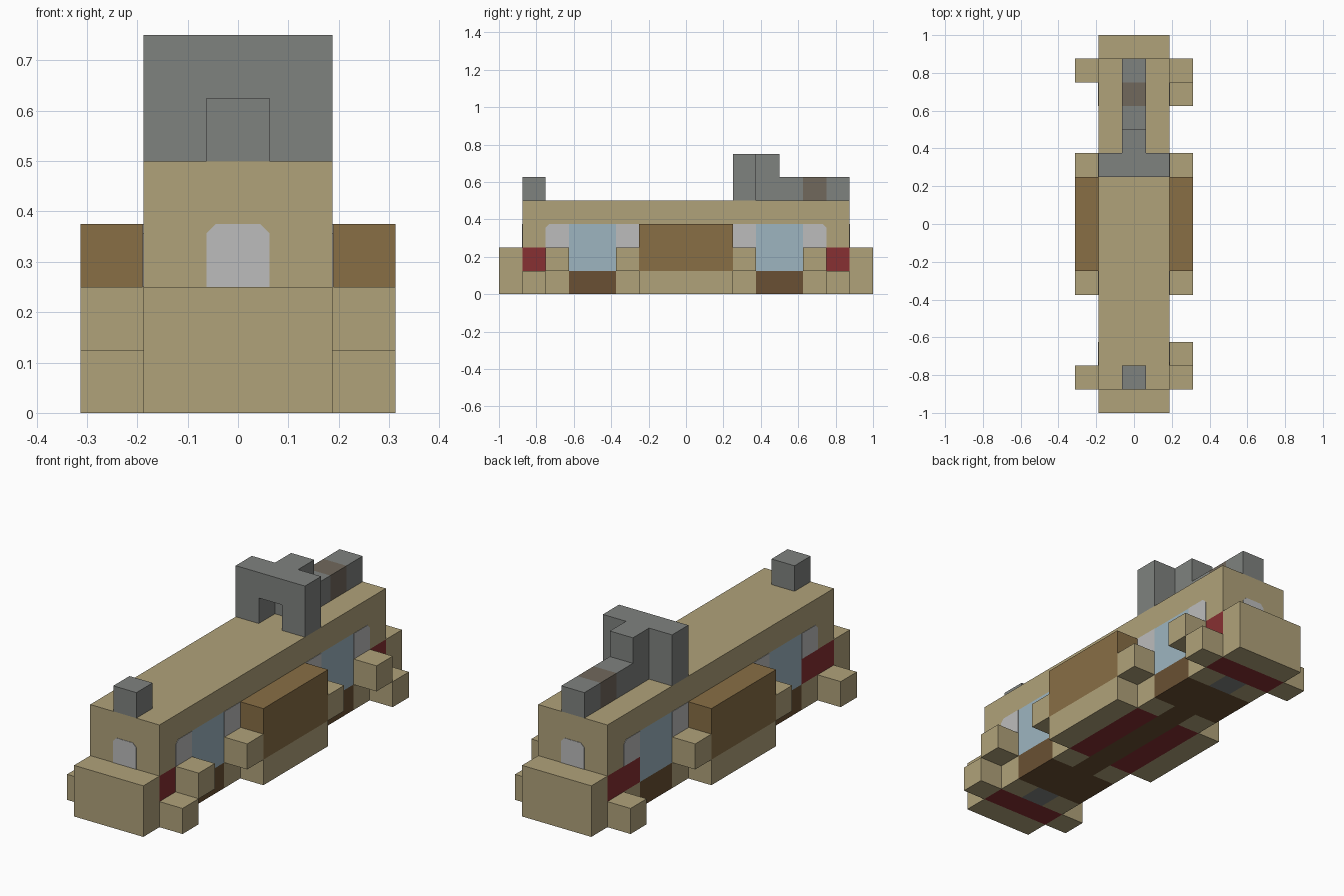
import bpy
import bmesh
from mathutils import Vector

U = 0.125  # one block

cube = bpy.data.objects.get("Cube")
if cube:
    bpy.data.objects.remove(cube, do_unlink=True)


def linear(c):
    c /= 255
    return c / 12.92 if c <= 0.04045 else ((c + 0.055) / 1.055) ** 2.4


def material(name, r, g, b):
    m = bpy.data.materials.new(name)
    col = (linear(r), linear(g), linear(b), 1)
    m.diffuse_color = col
    m.use_nodes = True
    bsdf = m.node_tree.nodes["Principled BSDF"]
    bsdf.inputs["Base Color"].default_value = col
    bsdf.inputs["Roughness"].default_value = 0.9
    return m


tan = material("tan", 176, 162, 122)
grey = material("grey", 127, 130, 127)
brown = material("brown", 136, 110, 69)
dark = material("dark brown", 106, 80, 51)
blue = material("pale blue", 157, 181, 192)
pale = material("pale grey", 188, 188, 188)
red = material("dark red", 135, 48, 50)
soot = material("brown grey", 113, 104, 92)


def finish(name, bm, mats):
    bmesh.ops.recalc_face_normals(bm, faces=bm.faces)
    mesh = bpy.data.meshes.new(name)
    bm.to_mesh(mesh)
    bm.free()
    for m in mats:
        mesh.materials.append(m)
    obj = bpy.data.objects.new(name, mesh)
    bpy.context.collection.objects.link(obj)
    return obj


def block_mesh(xs, ys, zs):
    bm = bmesh.new()
    bmesh.ops.create_cube(bm, size=1)
    for v in bm.verts:
        v.co = [U * r[c > 0] for r, c in zip((xs, ys, zs), v.co)]
    return bm


def block(name, mat, xs, ys, zs):
    return finish(name, block_mesh(xs, ys, zs), [mat])


# Main body, cut into block-sized cells and coloured by cell
BODY = [tan, grey, dark, blue, red]


def body_colour(face):
    c, n = face.calc_center_median() / U, face.normal
    x, y = abs(c.x), abs(c.y)
    if abs(n.x) > 0.5:  # side panels
        if 3 < y < 5:
            return dark if c.z < 1 else blue if c.z < 3 else tan
        return red if y > 5 and 1 < c.z < 2 else tan
    if n.z < -0.5:  # underside
        if y > 6:
            return red
        if y > 5:
            return grey if x < 0.5 else tan
        if y > 3 or x < 0.5:
            return dark
        return red if y < 2 else tan
    return tan


bm = block_mesh((-1.5, 1.5), (-7, 7), (0, 4))
cuts = [(0, s) for s in (-0.5, 0.5)] + [(1, s) for s in range(-6, 7)] + [(2, s) for s in (1, 2, 3)]
for axis, pos in cuts:
    normal = Vector((0, 0, 0))
    normal[axis] = 1
    bmesh.ops.bisect_plane(bm, geom=bm.verts[:] + bm.edges[:] + bm.faces[:],
                           plane_co=normal * pos * U, plane_no=normal)
bm.normal_update()
for f in bm.faces:
    f.material_index = BODY.index(body_colour(f))
finish("body", bm, BODY)


# Pale window plates with clipped upper corners
def window(name, axis, side, start, clip_low, clip_high):
    k = 0.15
    a, b = start, start + 1
    pts = [(a, 2), (b, 2)]
    pts += [(b, 3 - k), (b - k, 3)] if clip_high else [(b, 3)]
    pts += [(a + k, 3), (a, 3 - k)] if clip_low else [(a, 3)]
    wall = (1.5 if axis == 0 else 7) * U
    bm = bmesh.new()
    verts = []
    for t, z in pts:
        co = Vector((t * U, t * U, z * U))
        co[axis] = side * (wall - 0.001)
        verts.append(bm.verts.new(co))
    face = bm.faces.new(verts)
    out = bmesh.ops.extrude_face_region(bm, geom=[face])["geom"]
    for v in out:
        if isinstance(v, bmesh.types.BMVert):
            v.co[axis] += side * 0.003
    finish(name, bm, [pale])


for side, label in ((1, "left"), (-1, "right")):
    window("front_window_" + label, 0, side, -6, True, False)
    window("front_inner_window_" + label, 0, side, -3, False, False)
    window("rear_inner_window_" + label, 0, side, 2, False, False)
    window("rear_window_" + label, 0, side, 5, False, True)
window("front_end_window", 1, -1, -0.5, True, True)
window("rear_end_window", 1, 1, -0.5, True, True)

# Bumpers and side attachments
for end, place in ((-1, "front"), (1, "rear")):
    block(place + "_bumper", tan, (-1.5, 1.5), sorted((7 * end, 8 * end)), (0, 2))
    for side, label in ((1, "left"), (-1, "right")):
        xs = sorted((1.5 * side, 2.5 * side))
        block(f"{place}_foot_{label}", tan, xs, sorted((6 * end, 7 * end)), (0, 1))
        block(f"{place}_bracket_{label}", tan, xs, sorted((2 * end, 3 * end)), (1, 2))
    block(place + "_step_left", tan, (1.5, 2.5), sorted((5 * end, 6 * end)), (1, 2))

for side, label in ((1, "left"), (-1, "right")):
    xs = sorted((1.5 * side, 2.5 * side))
    block("side_crate_" + label, brown, xs, (-2, 2), (1, 3))
    block("crate_shelf_" + label, tan, xs, (-2, 2), (0, 1))

# Roof fittings: front knob, arch and rear spine
mid = (-0.5, 0.5)
block("front_knob", grey, mid, (-7, -6), (4, 5))
for side, label in ((1, "left"), (-1, "right")):
    block("arch_post_" + label, grey, sorted((0.5 * side, 1.5 * side)), (2, 3), (4, 6))
block("arch_top", grey, mid, (2, 4), (5, 6))
block("spine_front", grey, mid, (3, 5), (4, 5))
block("spine_middle", soot, mid, (5, 6), (4, 5))
block("spine_rear", grey, mid, (6, 7), (4, 5))
